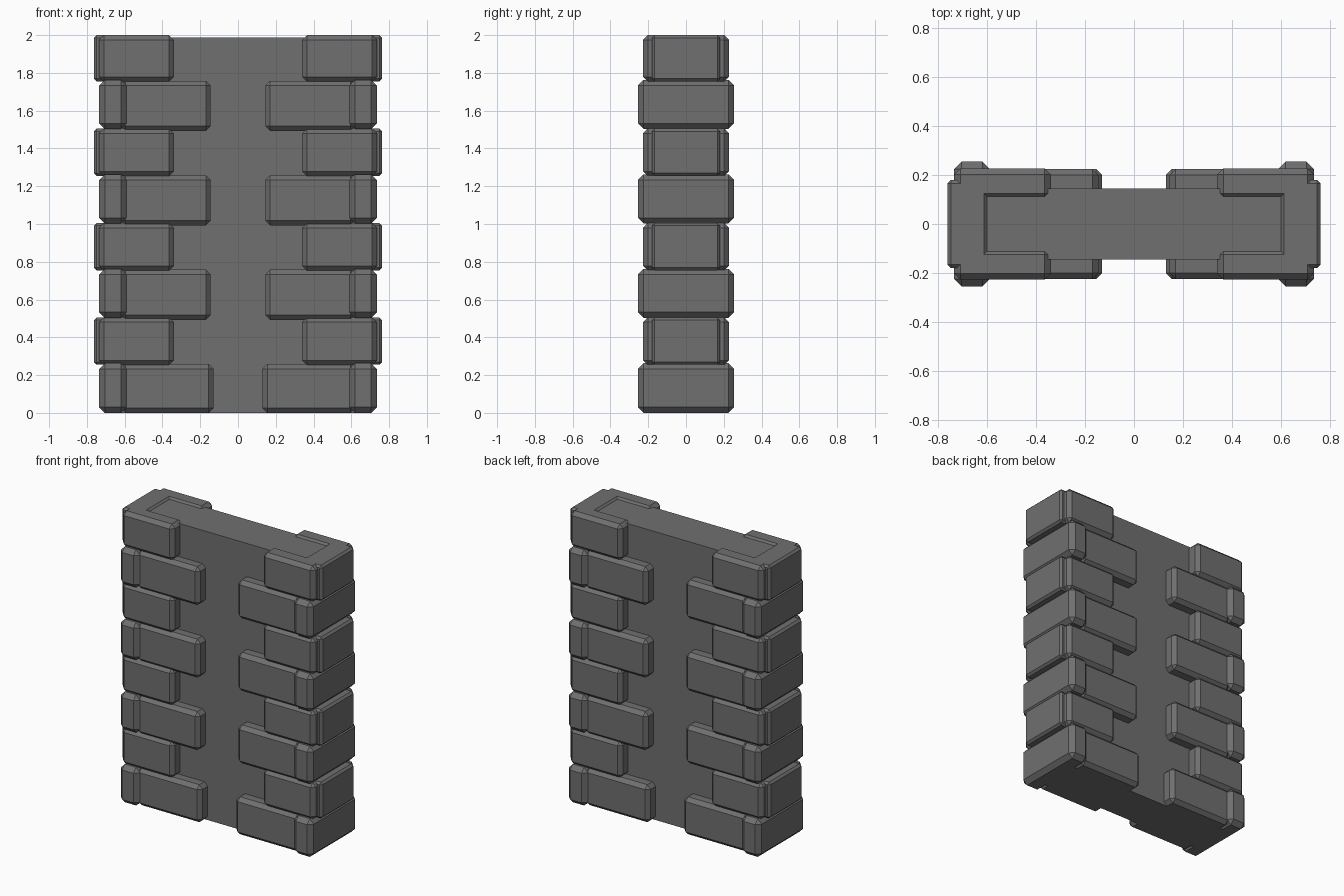
import bpy, bmesh

if "Cube" in bpy.data.objects:
    bpy.data.objects.remove(bpy.data.objects["Cube"])

stone = bpy.data.materials.new("dark_grey_stone")
stone.diffuse_color = (0.16, 0.16, 0.16, 1)
stone.use_nodes = True
stone.node_tree.nodes["Principled BSDF"].inputs["Base Color"].default_value = stone.diffuse_color


def block(name, x0, x1, y0, y1, z0, z1, bevel=0.0):
    """Chamfered flat-faced block spanning the given limits."""
    bm = bmesh.new()
    bmesh.ops.create_cube(bm, size=1)
    for v in bm.verts:
        v.co.x = x1 if v.co.x > 0 else x0
        v.co.y = y1 if v.co.y > 0 else y0
        v.co.z = z1 if v.co.z > 0 else z0
    if bevel:
        bmesh.ops.bevel(bm, geom=bm.edges[:], offset=bevel, segments=1,
                        affect='EDGES', profile=0.5)
    mesh = bpy.data.meshes.new(name)
    bm.to_mesh(mesh)
    bm.free()
    mesh.materials.append(stone)
    ob = bpy.data.objects.new(name, mesh)
    bpy.context.collection.objects.link(ob)
    return ob


def mirrored(name, side, a, b, *rest):
    """Block on the right (side 1) or left (side -1) end of the wall."""
    xs = sorted((side * a, side * b))
    return block(name, xs[0], xs[1], *rest)


# Wall core
block("wall_core", -0.68, 0.68, -0.145, 0.145, 0.0, 1.987)

# Eight courses of quoin stones at both ends
for row in range(8):
    z = row * 0.25
    for s in (1, -1):
        if row % 2 == 0:
            # wide end stone wrapping the wall, long face stones beside it
            mirrored("wide_end_stone", s, 0.59, 0.735, -0.255, 0.255,
                     z + 0.003 if row else 0, z + 0.263, 0.03)
            inner = 0.145 if row else 0.13
            for f in (1, -1):
                ys = sorted((f * 0.10, f * 0.225))
                mirrored("long_face_stone", s, inner, 0.62, *ys,
                         z - 0.007 if row else 0, z + 0.258, 0.025)
        else:
            # narrow end stone held between two short face stones
            top = min(z + 0.255, 2.0)
            mirrored("narrow_end_stone", s, 0.60, 0.763, -0.18, 0.18,
                     z + 0.005, top, 0.014)
            for f in (1, -1):
                ys = sorted((f * 0.10, f * 0.227))
                mirrored("short_face_stone", s, 0.34, 0.735, *ys,
                         z + 0.003, top, 0.025)
